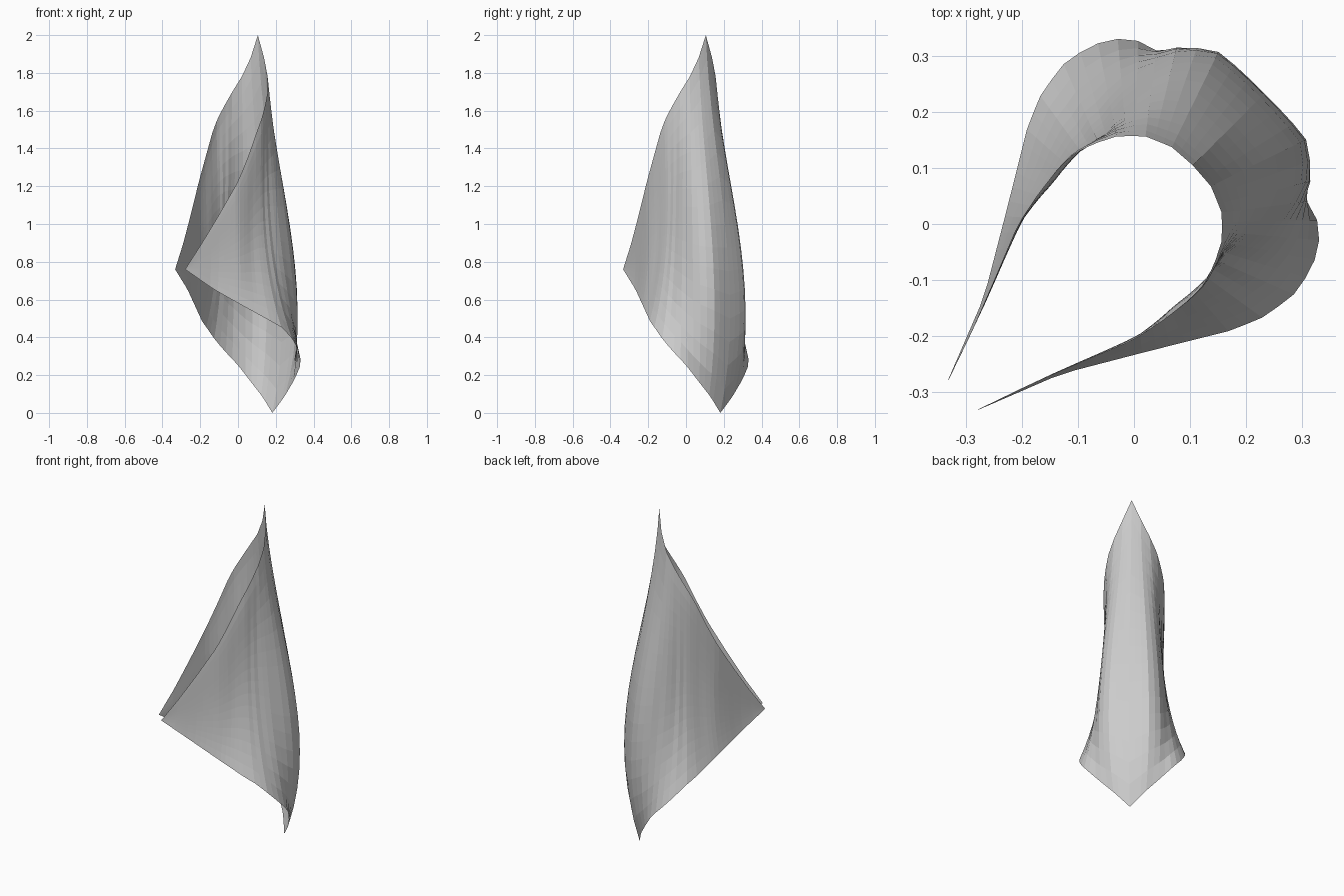
import bpy, bmesh, math
from mathutils import Vector

if "Cube" in bpy.data.objects:
    bpy.data.objects.remove(bpy.data.objects["Cube"])

# Lower and upper edge of one half of the curled sheet, from spine to side corner
LOWER = [(.182, .182, 0), (.245, .13, .085), (.298, .06, .175), (.327, .01, .24), (.332, -.025, .28),
         (.32, -.078, .335), (.285, -.127, .395), (.235, -.165, .45), (.175, -.19, .485),
         (.02, -.229, .57), (-.13, -.268, .655), (-.28, -.333, .76)]
UPPER = [(.105, .105, 2), (.138, .067, 1.88), (.157, .02, 1.78), (.157, -.03, 1.7),
         (.144, -.07, 1.63), (.126, -.107, 1.56), (.1, -.134, 1.49), (.055, -.17, 1.36),
         (0, -.207, 1.225), (-.1, -.25, 1.05), (-.19, -.289, .9), (-.28, -.333, .76)]
# Bow of the columns by degrees from the spine: outwards at the back, inwards at the sides
BOW = [(0, .105), (20, .1), (30, .07), (45, -.015), (60, -.06), (75, -.065),
       (90, -.055), (110, -.04), (130, -.02), (180, 0)]
HALF, ROWS = 28, 16


def angle(p):
    """Angle away from the diagonal spine."""
    return math.pi / 4 - math.atan2(p[1], p[0])


def sample(edge, a):
    """Point of an edge at a given angle from the spine."""
    for p, q in zip(edge, edge[1:]):
        if a <= angle(q) + 1e-6:
            f = (a - angle(p)) / (angle(q) - angle(p))
            return Vector(p).lerp(Vector(q), f)
    return Vector(edge[-1])


def bow_at(deg):
    for (a, b), (c, d) in zip(BOW, BOW[1:]):
        if deg <= c:
            return b + (d - b) * (deg - a) / (c - a)
    return 0


# Curled sheet: bowed columns between the two edges, mirrored over the plane x = y
bm = bmesh.new()
grid = []
for j in range(-HALF, HALF + 1):
    a = angle(LOWER[-1]) * abs(j) / HALF
    low, high = sample(LOWER, a), sample(UPPER, a)
    bow = bow_at(math.degrees(a))
    power, peak = (2, .148) if bow > 0 else (1.5, .186)
    column = []
    for i in range(ROWS + 1):
        v = i / ROWS
        p = low.lerp(high, v)
        out = Vector((p.x, p.y, 0)).normalized()
        p += out * bow * v * (1 - v) ** power / peak
        column.append(bm.verts.new((p.y, p.x, p.z) if j < 0 else p))
    grid.append(column)
for c, d in zip(grid, grid[1:]):
    for i in range(ROWS):
        bm.faces.new((c[i], c[i + 1], d[i + 1], d[i]))
bmesh.ops.remove_doubles(bm, verts=bm.verts, dist=1e-4)
bmesh.ops.recalc_face_normals(bm, faces=bm.faces)
mesh = bpy.data.meshes.new("curled_sheet")
bm.to_mesh(mesh)
bm.free()
bpy.context.collection.objects.link(bpy.data.objects.new("curled_sheet", mesh))
